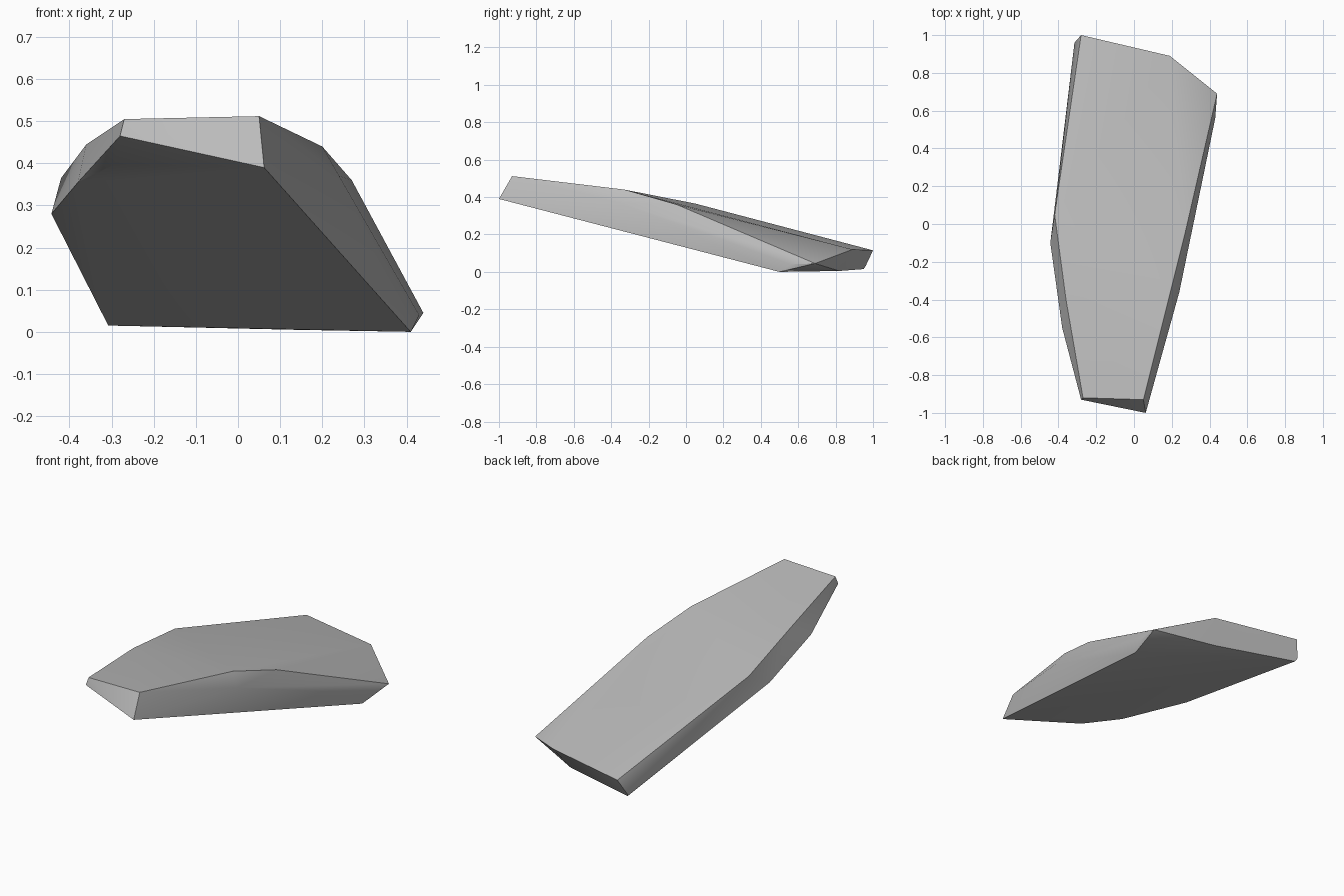
import bpy, bmesh
from math import radians

cube = bpy.data.objects.get("Cube")
if cube:
    bpy.data.objects.remove(cube, do_unlink=True)

# Grey stone
stone = bpy.data.materials.new("grey stone")
stone.use_nodes = True
grey = (0.5, 0.5, 0.5, 1)
stone.diffuse_color = grey
stone.node_tree.nodes["Principled BSDF"].inputs["Base Color"].default_value = grey

# Outlines of the slab: sloping top, bulging sides, sloping underside
top_rim = [(-0.27, -0.92, 0.505), (0.05, -0.93, 0.512), (0.20, -0.33, 0.44),
           (0.27, -0.05, 0.36), (0.19, 0.89, 0.12), (-0.28, 1.0, 0.115),
           (-0.42, 0.05, 0.365), (-0.36, -0.40, 0.445)]
side_bulge = [(-0.28, -0.93, 0.465), (0.24, -0.36, 0.37), (0.44, 0.69, 0.045),
              (0.43, 0.56, 0.04), (-0.315, 0.96, 0.03)]
under_rim = [(-0.295, -0.78, 0.397), (0.062, -1.0, 0.39), (0.41, 0.5, 0.0),
             (0.13, 0.82, 0.005), (-0.308, 0.95, 0.015), (-0.443, -0.1, 0.28),
             (-0.38, -0.55, 0.355)]

# Rock slab wrapped around the outlines
bm = bmesh.new()
for co in top_rim + side_bulge + under_rim:
    bm.verts.new(co)
hull = bmesh.ops.convex_hull(bm, input=bm.verts)
loose = {v for v in hull["geom_interior"] + hull["geom_unused"]
         if isinstance(v, bmesh.types.BMVert)}
bmesh.ops.delete(bm, geom=list(loose), context="VERTS")
bmesh.ops.dissolve_limit(bm, angle_limit=radians(2), verts=bm.verts, edges=bm.edges)
bmesh.ops.recalc_face_normals(bm, faces=bm.faces)

mesh = bpy.data.meshes.new("rock_slab")
bm.to_mesh(mesh)
bm.free()
mesh.materials.append(stone)
slab = bpy.data.objects.new("rock_slab", mesh)
bpy.context.collection.objects.link(slab)

# Soft faces with crisp breaks
bpy.ops.object.select_all(action="DESELECT")
slab.select_set(True)
bpy.context.view_layer.objects.active = slab
bpy.ops.object.shade_smooth_by_angle(angle=radians(30))
